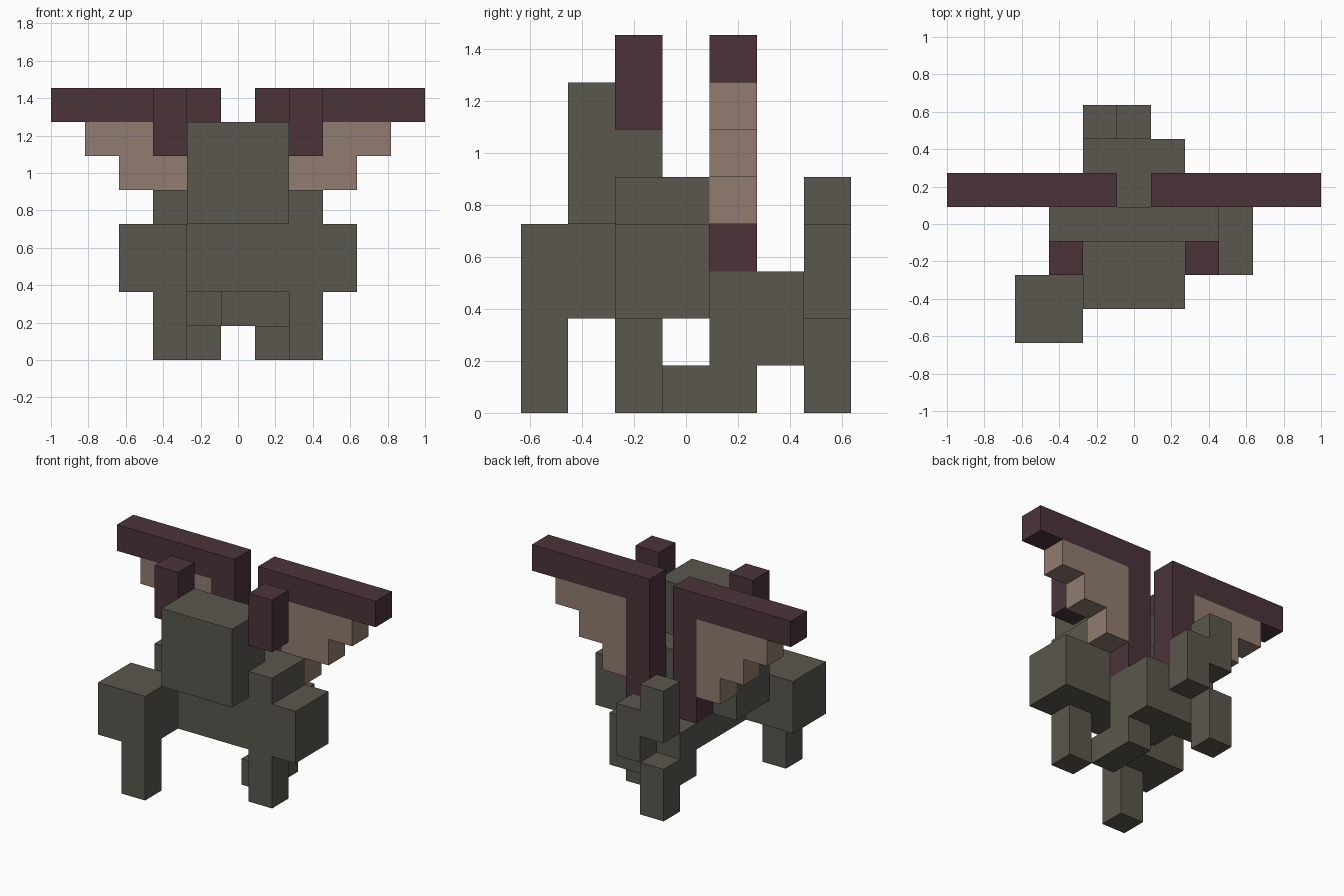
import bpy, bmesh
from mathutils import Matrix, Vector

if "Cube" in bpy.data.objects:
    bpy.data.objects.remove(bpy.data.objects["Cube"], do_unlink=True)

U = 2 / 11                           # size of one block
ORIGIN = Vector((-5.5, -3.5, 0))     # block coordinates start at this corner


def material(name, rgb):
    lin = [(c / 255 / 12.92) if c < 10 else ((c / 255 + 0.055) / 1.055) ** 2.4 for c in rgb]
    m = bpy.data.materials.new(name)
    m.use_nodes = True
    m.diffuse_color = (*lin, 1)
    bsdf = m.node_tree.nodes["Principled BSDF"]
    bsdf.inputs["Base Color"].default_value = (*lin, 1)
    bsdf.inputs["Roughness"].default_value = 0.9
    return m


STONE = material("stone grey", (90, 87, 77))
MAROON = material("dark maroon", (75, 52, 58))
TAN = material("membrane tan", (145, 124, 112))


def part(name, mat, *boxes):
    """Build one object from boxes given as (x0, x1, y0, y1, z0, z1) in blocks."""
    bm = bmesh.new()
    for x0, x1, y0, y1, z0, z1 in boxes:
        lo, hi = Vector((x0, y0, z0)), Vector((x1, y1, z1))
        centre = ((lo + hi) / 2 + ORIGIN) * U
        size = (hi - lo) * U
        bmesh.ops.create_cube(bm, size=1, matrix=Matrix.Translation(centre) @ Matrix.Diagonal((*size, 1)))
    me = bpy.data.meshes.new(name)
    bm.to_mesh(me)
    bm.free()
    me.materials.append(mat)
    ob = bpy.data.objects.new(name, me)
    bpy.context.collection.objects.link(ob)
    return ob


def pair(name, mat, *boxes):
    """Build a right-hand part and its mirror image on the left."""
    part("right_" + name, mat, *boxes)
    part("left_" + name, mat, *[(11 - b[1], 11 - b[0], *b[2:]) for b in boxes])


# Head and trunk
part("head", STONE, (4, 7, 1, 3, 4, 7))
part("chest", STONE, (3, 8, 2, 4, 3, 5))
part("belly", STONE, (4, 7, 2, 4, 2, 3))
part("hips", STONE, (4, 7, 4, 6, 2, 3), (5, 7, 4, 5, 1, 2), (4, 7, 5, 6, 1, 2))

# Walking limbs, the right foreleg stepping ahead
part("right_shoulder", STONE, (2, 4, 0, 2, 2, 4))
part("right_front_leg", STONE, (3, 4, 0, 1, 0, 2))
part("left_shoulder", STONE, (7, 9, 2, 4, 2, 4))
part("left_front_leg", STONE, (7, 8, 2, 3, 0, 2))
part("right_hind_leg", STONE, (4, 5, 6, 7, 0, 2))
part("left_hind_foot", STONE, (6, 7, 3, 5, 0, 1))

# Stepped tail
part("tail", STONE, (5, 6, 6, 7, 2, 4), (4, 5, 6, 7, 3, 5))

# Horns and wings
pair("horn", MAROON, (3, 4, 2, 3, 6, 8))
pair("wing_frame", MAROON, (0, 5, 4, 5, 7, 8), (4, 5, 4, 5, 3, 7))
pair("wing_membrane", TAN, *[(1 + i, 4, 4, 5, 6 - i, 7 - i) for i in range(3)])
